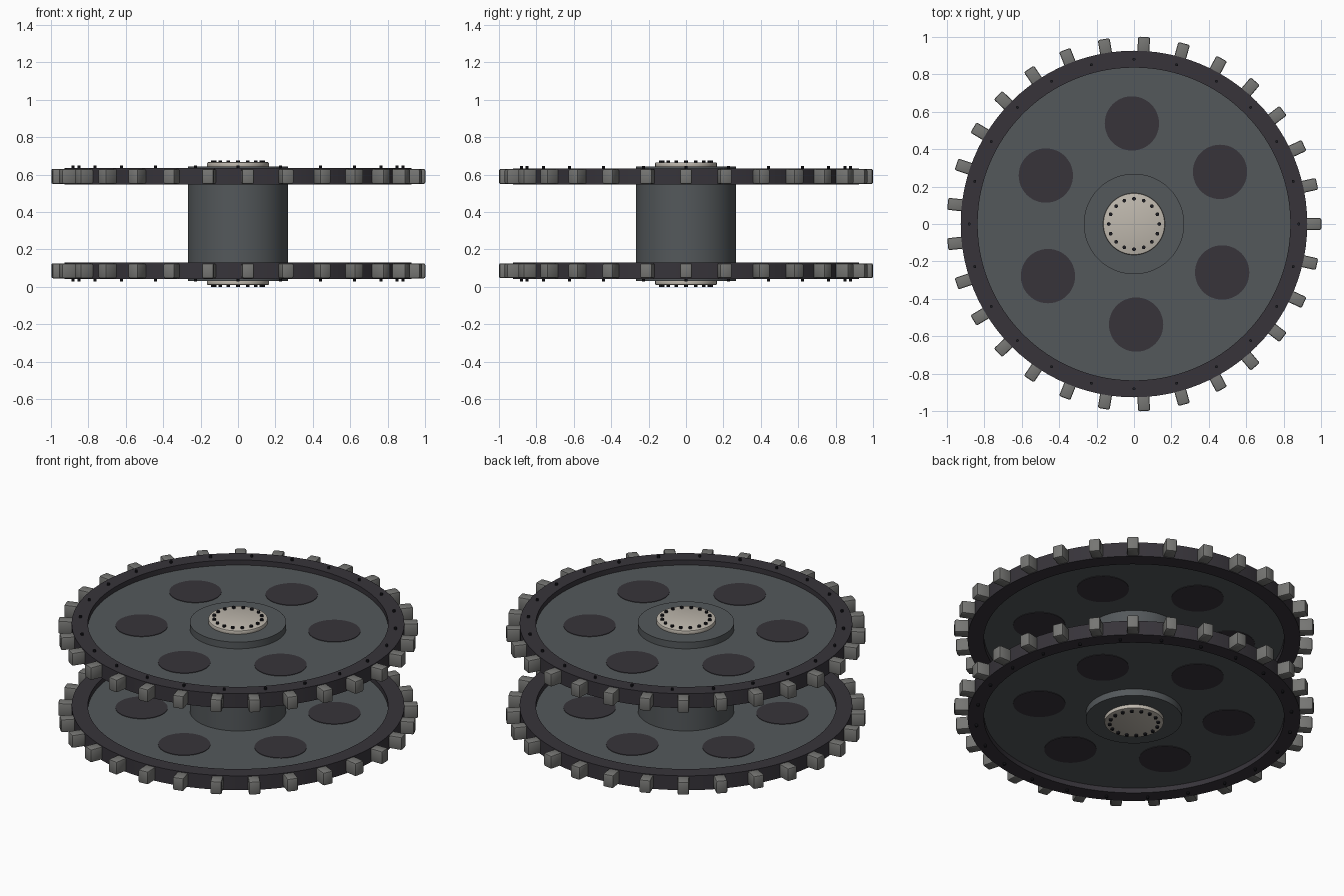
import bpy, bmesh, math
from mathutils import Matrix, Vector

cube = bpy.data.objects.get("Cube")
if cube:
    bpy.data.objects.remove(cube, do_unlink=True)

MID = 0.338      # height of the mirror plane between the wheels
WHEEL = 0.252    # wheel centre above and below that plane


def material(name, rgb):
    m = bpy.data.materials.new(name)
    m.use_nodes = True
    m.diffuse_color = (*rgb, 1)
    m.node_tree.nodes["Principled BSDF"].inputs["Base Color"].default_value = (*rgb, 1)
    return m


steel = material("blue grey steel", (0.088, 0.098, 0.104))
dark = material("dark rim", (0.038, 0.034, 0.042))
grey = material("tooth grey", (0.18, 0.18, 0.172))
pale = material("pale cap", (0.52, 0.48, 0.42))
black = material("black bolt", (0.012, 0.012, 0.016))


def finish(name, bm, mat):
    bmesh.ops.recalc_face_normals(bm, faces=bm.faces)
    mesh = bpy.data.meshes.new(name)
    bm.to_mesh(mesh)
    bm.free()
    mesh.materials.append(mat)
    ob = bpy.data.objects.new(name, mesh)
    bpy.context.collection.objects.link(ob)
    bpy.ops.object.select_all(action="DESELECT")
    ob.select_set(True)
    bpy.context.view_layer.objects.active = ob
    bpy.ops.object.shade_smooth_by_angle(angle=math.radians(35))
    return ob


def cylinder(bm, radius, z0, z1, segments, x=0, y=0):
    bmesh.ops.create_cone(bm, cap_ends=True, segments=segments, radius1=radius,
                          radius2=radius, depth=z1 - z0,
                          matrix=Matrix.Translation((x, y, (z0 + z1) / 2)))


def disc(name, radius, z0, z1, mat, segments=64, bevel=0):
    bm = bmesh.new()
    cylinder(bm, radius, z0, z1, segments)
    if bevel:
        rings = [e for e in bm.edges if abs(e.verts[0].co.z - e.verts[1].co.z) < 1e-5]
        bmesh.ops.bevel(bm, geom=rings, offset=bevel, segments=2, affect="EDGES", profile=0.5)
    return finish(name, bm, mat)


def ring_of_discs(name, count, ring, radius, z0, z1, mat, segments, start=0):
    bm = bmesh.new()
    for i in range(count):
        a = math.radians(start) + math.tau * i / count
        cylinder(bm, radius, z0, z1, segments, ring * math.cos(a), ring * math.sin(a))
    return finish(name, bm, mat)


def rim(name, inner, outer, z0, z1, mat, segments=96):
    # square profile spun into a hoop
    bm = bmesh.new()
    profile = [(inner, z0), (outer, z0), (outer, z1), (inner, z1)]
    verts = [bm.verts.new((r, 0, z)) for r, z in profile]
    edges = [bm.edges.new((verts[i], verts[(i + 1) % 4])) for i in range(4)]
    bmesh.ops.spin(bm, geom=verts + edges, cent=(0, 0, 0), axis=(0, 0, 1),
                   angle=math.tau, steps=segments, use_merge=True)
    bmesh.ops.remove_doubles(bm, verts=bm.verts, dist=1e-5)
    return finish(name, bm, mat)


def teeth(name, z, count=29):
    bm = bmesh.new()
    size = Vector((0.09, 0.064, 0.08))
    for i in range(count):
        place = (Matrix.Rotation(math.tau * i / count, 4, "Z")
                 @ Matrix.Translation((1 - size.x / 2, 0, z)) @ Matrix.Diagonal((*size, 1)))
        bmesh.ops.create_cube(bm, size=1, matrix=place)
    bmesh.ops.bevel(bm, geom=bm.edges[:], offset=0.009, segments=2, affect="EDGES", profile=0.5)
    return finish(name, bm, grey)


# Central drum, running through both wheels
disc("drum", 0.268, MID - 0.306, MID + 0.306, steel, 96)

for side, s in (("upper", 1), ("lower", -1)):
    z = MID + s * WHEEL

    def span(a, b):
        return sorted((MID + s * a, MID + s * b))

    # Wheel: hoop, recessed web, dark round panels and teeth
    rim(side + "_rim", 0.835, 0.925, z - 0.044, z + 0.044, dark)
    disc(side + "_web", 0.84, z - 0.013, z + 0.013, steel, 96)
    ring_of_discs(side + "_round_panels", 6, 0.537, 0.145, z - 0.016, z + 0.016, dark, 48, 31.2)
    teeth(side + "_teeth", z)
    ring_of_discs(side + "_rim_bolts", 24, 0.88, 0.008, *span(0.28, 0.309), black, 8)

    # Hub cap with its ring of bolts
    disc(side + "_cap", 0.165, *span(0.3, 0.328), pale, 64, 0.006)
    ring_of_discs(side + "_cap_bolts", 16, 0.135, 0.01, *span(0.315, MID), black, 10)
